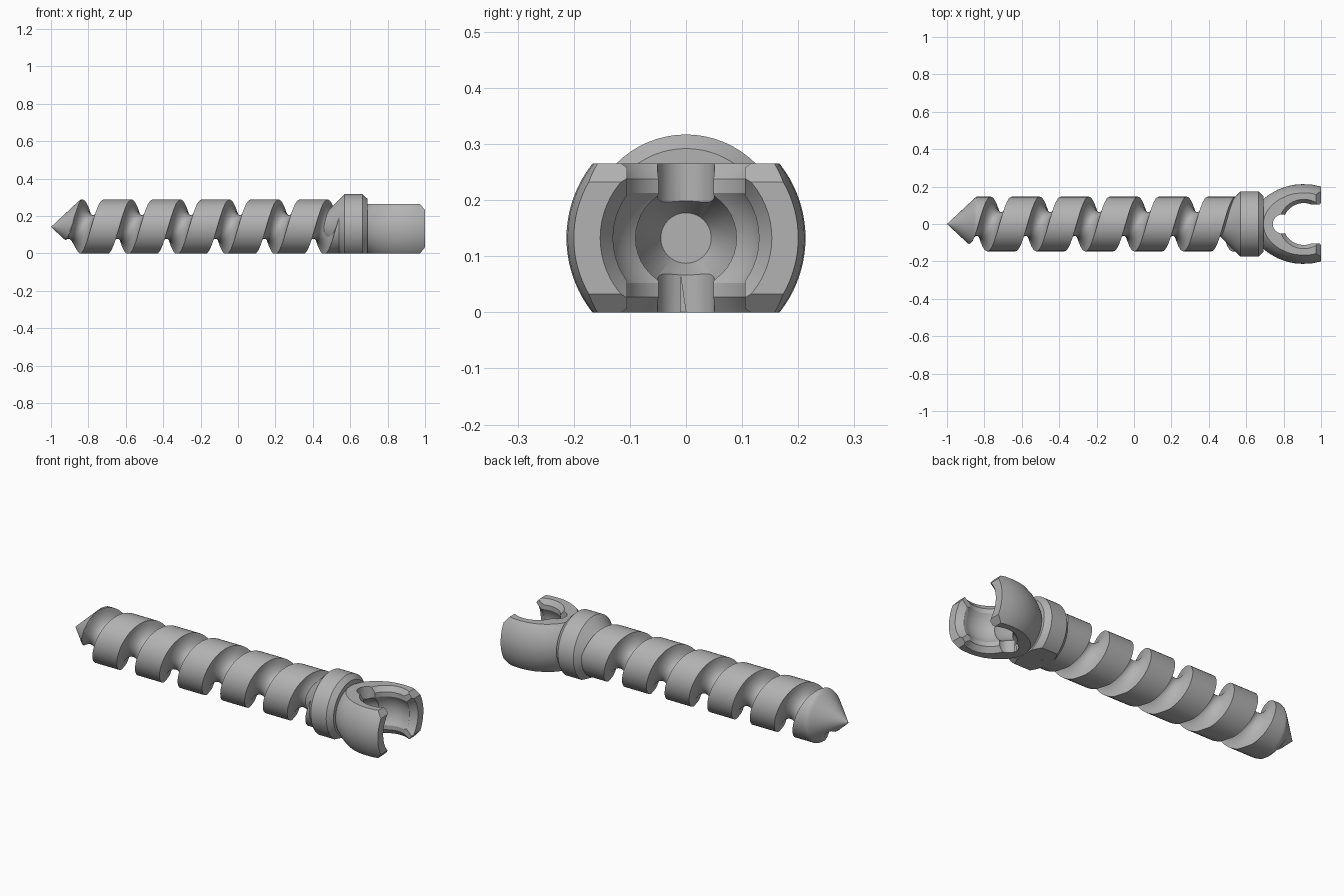
import bpy, bmesh, math
from mathutils import Matrix, Vector

if "Cube" in bpy.data.objects:
    bpy.data.objects.remove(bpy.data.objects["Cube"], do_unlink=True)

grey = bpy.data.materials.new("plain_grey")
grey.use_nodes = True
grey.diffuse_color = (0.45, 0.45, 0.45, 1)
grey.node_tree.nodes["Principled BSDF"].inputs["Base Color"].default_value = (0.45, 0.45, 0.45, 1)

SCREW_Z = 0.142    # axis of the screw and collar
SOCKET_Z = 0.1325  # axis of the socket
SOCKET_X = 0.908   # centre of the ball cavity


def add_object(name, bm):
    bmesh.ops.remove_doubles(bm, verts=bm.verts, dist=1e-5)
    bmesh.ops.dissolve_degenerate(bm, edges=bm.edges, dist=1e-6)
    bmesh.ops.recalc_face_normals(bm, faces=bm.faces)
    mesh = bpy.data.meshes.new(name)
    bm.to_mesh(mesh)
    bm.free()
    mesh.materials.append(grey)
    obj = bpy.data.objects.new(name, mesh)
    bpy.context.collection.objects.link(obj)
    return obj


def grid_faces(bm, rows):
    for a, b in zip(rows, rows[1:]):
        for i in range(len(a) - 1):
            bm.faces.new((a[i], a[i + 1], b[i + 1], b[i]))


def lathe(name, profile, centre, axis="X", segments=64):
    """Revolve (along, radius) pairs, closed to the axis at both ends."""
    bm = bmesh.new()
    points = [(profile[0][0], 0)] + profile + [(profile[-1][0], 0)]
    rows = []
    for along, radius in points:
        row = []
        for i in range(segments + 1):
            a = math.tau * i / segments
            c, s = radius * math.cos(a), radius * math.sin(a)
            offset = (along, c, s) if axis == "X" else (c, s, along)
            row.append(bm.verts.new(Vector(centre) + Vector(offset)))
        rows.append(row)
    grid_faces(bm, rows)
    return add_object(name, bm)


def box(name, low, high):
    bm = bmesh.new()
    low, high = Vector(low), Vector(high)
    size = Matrix.Diagonal((*(high - low), 1))
    bmesh.ops.create_cube(bm, size=1, matrix=Matrix.Translation((low + high) / 2) @ size)
    return add_object(name, bm)


def ball(name, radius, centre):
    bm = bmesh.new()
    bmesh.ops.create_uvsphere(bm, u_segments=48, v_segments=24, radius=radius,
                              matrix=Matrix.Translation(centre))
    return add_object(name, bm)


def activate(obj):
    bpy.ops.object.select_all(action="DESELECT")
    obj.select_set(True)
    bpy.context.view_layer.objects.active = obj


def boolean(obj, cutter, operation="DIFFERENCE"):
    cutter.hide_render = True
    mod = obj.modifiers.new("cut", "BOOLEAN")
    mod.operation = operation
    mod.solver = "EXACT"
    mod.object = cutter
    activate(obj)
    bpy.ops.object.modifier_apply(modifier=mod.name)
    bpy.data.objects.remove(cutter, do_unlink=True)


# Screw: a round groove swept along a helix, limited by a pointed tip
PITCH, RADIUS, DEPTH, HALF_GROOVE = 0.262, 0.146, 0.083, 0.056
TIP, END, STEPS, TURNS = -1.0, 0.6, 48, 7.5
land = PITCH / 2 - HALF_GROOVE
section = [(-PITCH / 2 + land * i / 8, RADIUS) for i in range(8)]
section += [(-HALF_GROOVE * math.cos(math.pi * i / 14),
             RADIUS - DEPTH * math.sin(math.pi * i / 14)) for i in range(15)]
section += [(HALF_GROOVE + land * i / 8, RADIUS) for i in range(1, 9)]
bm = bmesh.new()
rows = []
for step in range(int(STEPS * TURNS) + 1):
    turn = step / STEPS - 2.5
    angle = math.pi / 2 - math.tau * turn
    row = []
    for d, r in section:
        x = min(max(-0.513 + PITCH * turn + d, TIP), END)
        r = 0 if x >= END else min(r, (x - TIP) * 0.93)
        z = max(SCREW_Z + r * math.sin(angle), 0)
        row.append(bm.verts.new((x, r * math.cos(angle), z)))
    rows.append(row)
grid_faces(bm, rows)
screw = add_object("screw_shaft", bm)

# Collar with a cone in front and a flat underside
collar = lathe("collar", [(0.46, 0.065), (0.57, 0.175), (0.665, 0.175), (0.692, 0.15)],
               (0, 0, SCREW_Z))
boolean(collar, box("collar_trim", (0, -1, 0), (2, 1, 1)), "INTERSECT")

# Socket: barrel trimmed to a slab
socket = lathe("ball_socket", [(0.685, 0.125), (0.70, 0.14), (0.73, 0.162), (0.77, 0.184),
                               (0.82, 0.202), (0.86, 0.21), (0.90, 0.213), (0.95, 0.211),
                               (1.0, 0.2)], (0, 0, SOCKET_Z), segments=96)
boolean(socket, box("slab_trim", (0, -1, 0), (2, 1, 2 * SOCKET_Z)), "INTERSECT")

# Ball cavity, vertical opening with bevelled rims, and the open mouth
centre = (SOCKET_X, 0, SOCKET_Z)
boolean(socket, ball("ball_cutter", 0.138, centre))
boolean(socket, lathe("opening_cutter", [(-0.16, 0.152), (-0.105, 0.112), (0.105, 0.112),
                                         (0.16, 0.152)], centre, "Z"))
boolean(socket, box("mouth_cutter", (SOCKET_X, -0.105, -0.1), (1.1, 0.105, 0.4)))
boolean(socket, lathe("mouth_bevel_cutter", [(0.93, 0.13), (0.965, 0.13), (1.0, 0.153),
                                             (1.02, 0.166)], (0, 0, SOCKET_Z)))

# Scallop and tapered recess at the back of the cavity
boolean(socket, lathe("scallop_cutter", [(-0.3, 0.051), (0.3, 0.051)],
                      (0.793, 0, SOCKET_Z), "Z", 32))
boolean(socket, lathe("recess_cutter", [(0.70, 0.045), (0.79, 0.09), (0.85, 0.09)],
                      (0, 0, SOCKET_Z), segments=40))

# Bevels on the arm ends, above and below
for side in (-1, 1):
    bevel = box("end_bevel_cutter", (-0.1, -1, -0.03), (0.1, 1, 0.03))
    bevel.data.transform(Matrix.Translation((1.008, 0, SOCKET_Z + side * 0.137))
                         @ Matrix.Rotation(side * math.radians(50), 4, "Y"))
    boolean(socket, bevel)

for obj in (screw, collar, socket):
    activate(obj)
    bpy.ops.object.shade_smooth_by_angle(angle=math.radians(30))
